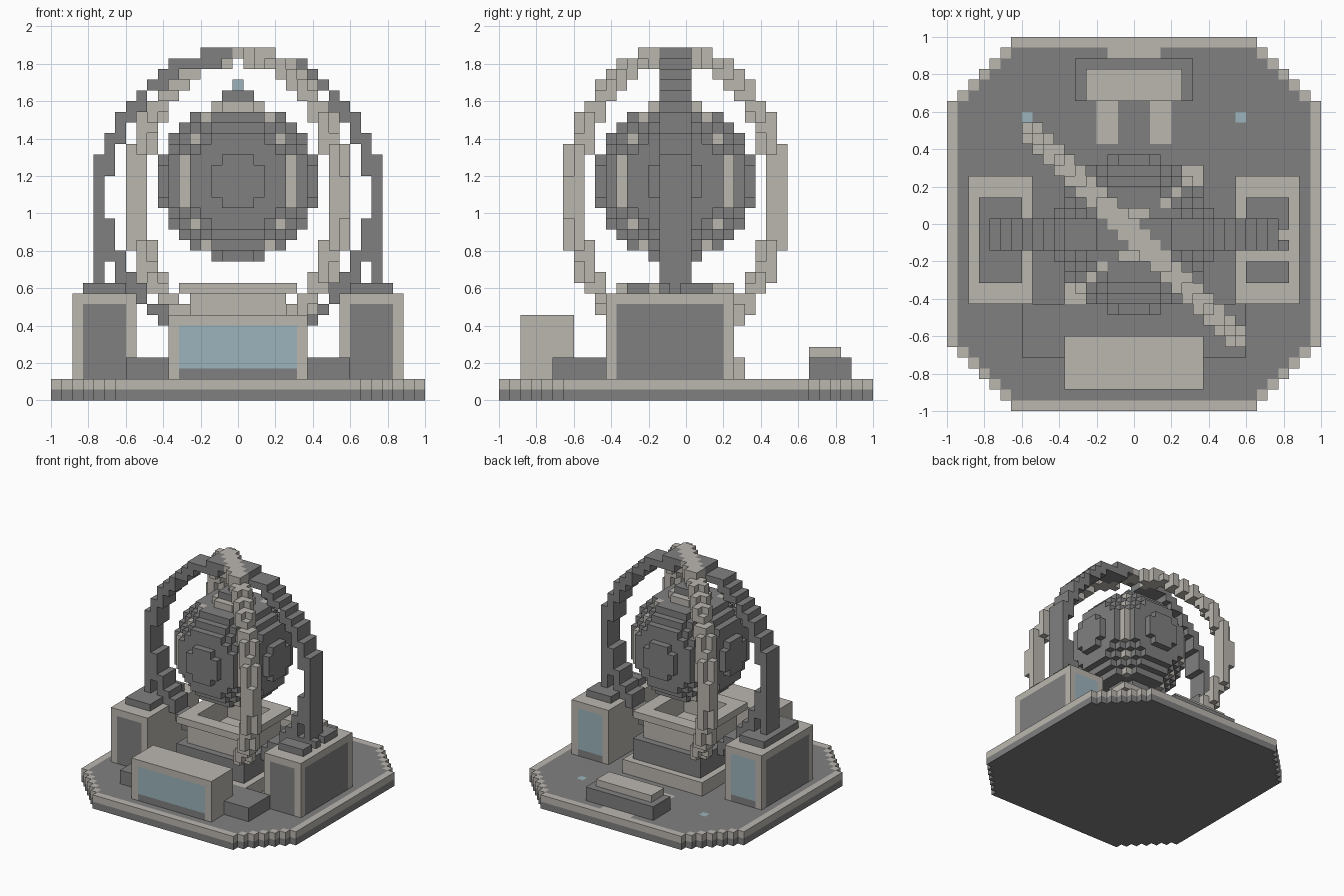
import bpy, bmesh
from math import hypot, sqrt
from mathutils import Vector

V = 2 / 35          # size of one cube
CY = -1             # depth row of the sphere and ring centres

cube = bpy.data.objects.get("Cube")
if cube:
    bpy.data.objects.remove(cube)


def material(name, rgb):
    m = bpy.data.materials.new(name)
    m.use_nodes = True
    m.diffuse_color = (*rgb, 1)
    m.node_tree.nodes["Principled BSDF"].inputs["Base Color"].default_value = (*rgb, 1)
    return m


MATS = [material("dark grey", (0.216, 0.216, 0.216)),
        material("warm light grey", (0.497, 0.474, 0.434)),
        material("pale blue", (0.332, 0.456, 0.503))]
DARK, LIGHT, BLUE = range(3)
DIRS = [Vector(d) for d in ((1, 0, 0), (-1, 0, 0), (0, 1, 0), (0, -1, 0), (0, 0, 1), (0, 0, -1))]


def box(x0, x1, y0, y1, z0, z1):
    """Set of whole cubes between inclusive bounds."""
    return {(x, y, z) for x in range(x0, x1 + 1) for y in range(y0, y1 + 1)
            for z in range(z0, z1 + 1)}


def build(name, cells, paint):
    """Skin the cubes, keeping outer faces; paint is a colour or a rule."""
    bm = bmesh.new()
    corners = {}

    def corner(p):
        key = tuple(round(c * 2) for c in p)
        if key not in corners:
            corners[key] = bm.verts.new((p.x * V, p.y * V, (p.z + 0.5) * V))
        return corners[key]

    for c in sorted(cells):
        for n in DIRS:
            nx, ny, nz = (int(a) for a in n)
            if (c[0] + nx, c[1] + ny, c[2] + nz) in cells:
                continue
            u = Vector((n.y, n.z, n.x))
            w = n.cross(u)
            mid = Vector(c) + n / 2
            f = bm.faces.new([corner(mid + (u * a + w * b) / 2)
                              for a, b in ((-1, -1), (1, -1), (1, 1), (-1, 1))])
            f.material_index = paint(c, (nx, ny, nz)) if callable(paint) else paint
    mesh = bpy.data.meshes.new(name)
    bm.to_mesh(mesh)
    bm.free()
    for m in MATS:
        mesh.materials.append(m)
    obj = bpy.data.objects.new(name, mesh)
    bpy.context.collection.objects.link(obj)
    return obj


# Octagonal floor with a light rim and painted markings
def floor_paint(c, n):
    x, y, z = abs(c[0]), c[1], c[2]
    if z == 0:
        return DARK
    if n[2] != 1:
        return LIGHT
    if x == 10 and y == 10:
        return BLUE
    rim = x == 17 or abs(y) == 17 or x + abs(y) == 28
    path = (x <= 2 and y == 16) or (x in (2, 3) and 8 <= y <= 11)
    return LIGHT if rim or path else DARK


build("floor", {c for c in box(-17, 17, -17, 17, 0, 1) if abs(c[0]) + abs(c[1]) <= 28},
      floor_paint)


# Side cabinets with inset panels and dark caps
def cabinet_paint(c, n):
    x, y, z = abs(c[0]), c[1], c[2]
    outward = n[0] * c[0] > 0
    if z > 8:
        return LIGHT
    if outward and -6 <= y <= 3:
        return DARK
    if n[1] and 11 <= x <= 14:
        return BLUE if n[1] > 0 and z > 2 else DARK
    return LIGHT


for side, s in (("left", 1), ("right", -1)):
    ends = sorted((10 * s, 15 * s))
    build(side + "_cabinet", box(*ends, -7, 4, 2, 9), cabinet_paint)
    ends = sorted((11 * s, 14 * s))
    cap = box(*ends, -5, 2, 10, 10)
    if s > 0:
        cap = {c for c in cap if c[1] != -3 and c[:2] != (14, -1)}
    build(side + "_cabinet_cap", cap, DARK)


# Front console with a screen
def console_paint(c, n):
    if n[1] < 0 and abs(c[0]) <= 5 and c[2] <= 6:
        return BLUE if c[2] > 2 else DARK
    return LIGHT


build("console", box(-6, 6, -15, -11, 2, 7), console_paint)
build("front_step", box(-10, 10, -12, -8, 2, 3) - box(-6, 6, -15, -11, 2, 7), DARK)

# Back step
build("back_step", box(-5, 5, 12, 15, 2, 3), DARK)
build("back_step_plate", box(-4, 4, 12, 14, 4, 4), LIGHT)


# Tiered pedestal
def square(r, z0, z1):
    return box(-r, r, CY - r, CY + r, z0, z1)


build("pedestal_slab", square(6, 2, 3), LIGHT)
build("pedestal_core", square(5, 4, 6), DARK)
build("pedestal_neck", square(4, 7, 9) - square(3, 8, 9), LIGHT)
build("pedestal_rim", square(5, 10, 10) - square(3, 10, 10), LIGHT)

# Sphere with light seams on the diagonals and a light crown
CZ = 20
ball = {c for c in square(7, CZ - 7, CZ + 7)
        if hypot(c[0], c[1] - CY, c[2] - CZ) <= 7.5}


def ball_paint(c, n):
    dx, dy = abs(c[0]), abs(c[1] - CY)
    return LIGHT if c[2] == CZ + 7 or (dx == dy and dx >= 3) else DARK


build("sphere", ball, ball_paint)
build("spire", square(1, 28, 28), DARK)
build("spire_light", square(0, 29, 29), BLUE)


# Two hoops crossing at the top
def in_hoop(u, z, radius, outer):
    return 0.935 <= hypot(u / radius, (z - 18.5) / 13.5) <= outer


space = square(14, 4, 32)
diagonal = {c for c in space if abs(c[0] + c[1] - CY) <= 1
            and in_hoop((c[0] - c[1] + CY) / sqrt(2), c[2], 13.6, 1.05)}
cross = {c for c in space if abs(c[1] - CY) <= 1 and in_hoop(c[0], c[2], 13, 1.035)}
legs = box(-13, -13, -2, 0, 10, 18) | box(13, 13, -2, 0, 10, 18)
hidden = box(-15, -10, -7, 4, 2, 9) | box(10, 15, -7, 4, 2, 9) | square(5, 2, 7)
build("diagonal_hoop", diagonal - hidden, LIGHT)
build("cross_hoop", (cross | legs) - diagonal - hidden, DARK)
